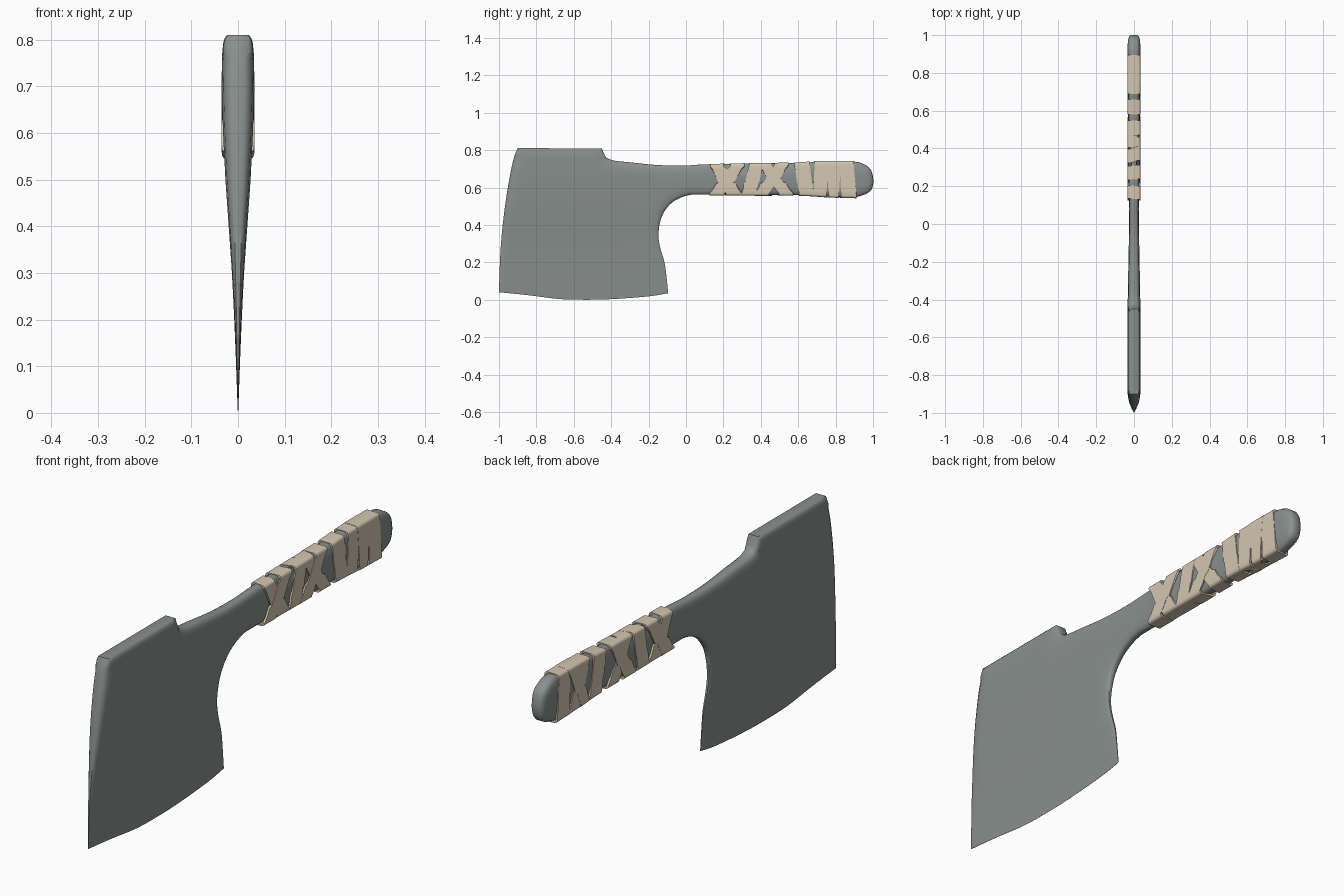
import bpy, bmesh, math
from mathutils import Vector
from mathutils.geometry import delaunay_2d_cdt, intersect_point_line

if "Cube" in bpy.data.objects:
    bpy.data.objects.remove(bpy.data.objects["Cube"])


def lerp_table(table, v):
    if v <= table[0][0]:
        return table[0][1]
    for (a, fa), (b, fb) in zip(table, table[1:]):
        if v <= b:
            return fa + (fb - fa) * (v - a) / (b - a)
    return table[-1][1]


def smooth_run(pts, sub):
    """Catmull-Rom through the points, without the last one."""
    p = [Vector(q) for q in pts]
    p = [p[0]] + p + [p[-1]]
    out = []
    for a, b, c, d in zip(p, p[1:], p[2:], p[3:]):
        for i in range(sub):
            t = i / sub
            out.append(0.5 * (2 * b + (c - a) * t + (2 * a - 5 * b + 4 * c - d) * t * t
                              + (3 * b - a - 3 * c + d) * t ** 3))
    return out


def material(name, color):
    m = bpy.data.materials.new(name)
    m.diffuse_color = color
    m.use_nodes = True
    m.node_tree.nodes["Principled BSDF"].inputs["Base Color"].default_value = m.diffuse_color
    return m


def finish(bm, name, mat, angle):
    me = bpy.data.meshes.new(name)
    bmesh.ops.recalc_face_normals(bm, faces=bm.faces[:])
    bm.to_mesh(me)
    bm.free()
    ob = bpy.data.objects.new(name, me)
    bpy.context.collection.objects.link(ob)
    me.materials.append(mat)
    bpy.ops.object.select_all(action='DESELECT')
    ob.select_set(True)
    bpy.context.view_layer.objects.active = ob
    bpy.ops.object.shade_smooth_by_angle(angle=math.radians(angle))
    return ob


steel = material("steel", (0.25, 0.28, 0.27, 1))
cloth = material("cloth", (0.66, 0.57, 0.44, 1))

# Side outline (y, z), as runs between sharp corners
spine = [(-.9, .81), (-.45, .81)]
grip = [(-.45, .81), (-.44, .785), (-.425, .76), (-.385, .744), (-.3, .735), (-.15, .72),
        (0, .718), (.14, .725), (.6, .731), (.7, .739), (.88, .739), (.94, .73), (.985, .70),
        (1, .655), (1, .615), (.985, .58), (.94, .557), (.88, .547), (.75, .552), (.65, .56),
        (.1, .562), (.02, .56), (-.03, .545), (-.08, .515), (-.12, .465), (-.14, .41),
        (-.147, .34), (-.138, .28), (-.115, .2), (-.105, .13), (-.095, .035)]
edge = [(-.095, .035), (-.2, .018), (-.4, .003), (-.55, 0), (-.68, .004), (-.85, .025), (-1, .04)]
nose = [(-1, .04), (-.995, .2), (-.985, .35), (-.965, .52), (-.94, .67), (-.92, .76), (-.9, .81)]
outline = smooth_run(spine, 10)
for run in (grip, edge, nose):
    outline += smooth_run(run, 4)
n = len(outline)

# Half thickness by height, narrowed at the neck
by_z = [(0, .0006), (.1, .004), (.2, .008), (.3, .013), (.4, .02), (.5, .027), (.6, .032), (.69, .035), (.81, .034)]
by_y = [(-.5, 1), (-.1, .8), (.1, .72), (.2, .88), (.85, .95), (1, 1)]


def edge_dist(p):
    best = 9
    for i in range(n):
        a, b = outline[i - 1], outline[i]
        ab = b - a
        t = max(0, min(1, (p - a).dot(ab) / max(ab.length_squared, 1e-12)))
        best = min(best, (p - a - ab * t).length)
    return best


def half_thickness(p):
    t = lerp_table(by_z, p.y) * lerp_table(by_y, p.x)
    floor = 0.68 if p.y > .76 else 0.4
    d = min(1, edge_dist(p) / .045)
    return t * (floor + (1 - floor) * math.sqrt(1 - (1 - d) ** 2))


# Blade and handle core: triangulated outline with rounded rim, mirrored
pts = list(outline)
for d in (.006, .018, .045):
    for i in range(n):
        tan = (outline[(i + 1) % n] - outline[i - 1]).normalized()
        q = outline[i] + Vector((tan.y, -tan.x)) * d
        if edge_dist(q) > d * .96:
            pts.append(q)
for i in range(50):
    for j in range(20):
        q = Vector((-.98 + i * .04, .02 + j * .04))
        if edge_dist(q) > .06:
            pts.append(q)
cv, ce, cf, _, _, _ = delaunay_2d_cdt(pts, [(i, (i + 1) % n) for i in range(n)], [], 1, 1e-5)
bm = bmesh.new()
vmap = {}
for f in cf:
    for i in f:
        if i not in vmap:
            vmap[i] = bm.verts.new((half_thickness(cv[i]), cv[i].x, cv[i].y))
    bm.faces.new([vmap[i] for i in f])
rim = [e for e in bm.edges if e.is_boundary]
for g in bmesh.ops.extrude_edge_only(bm, edges=rim)["geom"]:
    if isinstance(g, bmesh.types.BMVert):
        g.co.x = 0
back = bmesh.ops.duplicate(bm, geom=bm.verts[:] + bm.edges[:] + bm.faces[:])["geom"]
for g in back:
    if isinstance(g, bmesh.types.BMVert):
        g.co.x *= -1
bmesh.ops.remove_doubles(bm, verts=[v for v in bm.verts if abs(v.co.x) < 1e-7], dist=1e-5)
finish(bm, "cleaver_body", steel, 50)

# Cloth straps: closed bands round the grip
top_z = [(.1, .726), (.6, .733), (.7, .742), (.9, .742)]
bot_z = [(.1, .558), (.65, .556), (.75, .548), (.9, .543)]


def strap(name, tr, br, bl, tl, wt, wb, lift):
    """y at top/bottom of right and left faces, widths at top and bottom."""
    hx, r = .034 + lift, .012
    ring = []   # (x, side height 0..1, z offset, y centre, width)
    for side, a, b in ((1, tr, br), (-1, bl, tl)):
        first_top = side == 1
        for k in range(7):
            s = k / 6
            h = 1 - s if first_top else s
            w = wb + (wt - wb) * abs(2 * h - 1) * .15 + (wt - wb) * .85 * h
            ring.append((side * hx, h, r if h < .5 else -r, a + (b - a) * s, w))
        # rounded corners and flat across
        h, w = (0, wb) if first_top else (1, wt)
        nxt = bl if first_top else tr
        sg = 1 if h == 0 else -1
        for c in (.35, .7, 1):
            ring.append((side * (hx - r + r * math.cos(c * math.pi / 2)), h,
                         sg * r * (1 - math.sin(c * math.pi / 2)), b, w))
        for c in (1, .7, .35):
            ring.append((-side * (hx - r + r * math.cos(c * math.pi / 2)), h,
                         sg * r * (1 - math.sin(c * math.pi / 2)), nxt, w))
    bm = bmesh.new()
    loops = []
    for x, h, off, y, w in ring:
        quad = []
        for e, inner in ((-1, 0), (1, 0), (1, 1), (-1, 1)):
            yy = y + e * w / 2
            zt, zb = lerp_table(top_z, yy) + lift, lerp_table(bot_z, yy) - lift
            z = zb + (zt - zb) * h + off * (1 - abs(2 * h - 1) if 0 < h < 1 else 1)
            if h in (0, 1) and abs(x) == hx:
                z = (zb if h == 0 else zt) + off
            m = (zt + zb) / 2
            k = inner * .007
            quad.append(bm.verts.new((x * (1 - k / hx), yy, m + (z - m) * (1 - k / .09))))
        loops.append(quad)
    for a, b in zip(loops, loops[1:] + loops[:1]):
        for i in range(4):
            j = (i + 1) % 4
            bm.faces.new((a[i], a[j], b[j], b[i]))
    finish(bm, name, cloth, 40)


straps = [
    (.165, .255, .25, .17, .07, .085, 0),
    (.275, .165, .165, .27, .075, .08, .001),
    (.375, .335, .33, .36, .075, .075, .0005),
    (.425, .535, .53, .44, .07, .075, 0),
    (.51, .405, .42, .51, .075, .08, .001),
    (.62, .645, .65, .62, .08, .08, .0005),
    (.725, .715, .79, .725, .075, .07, 0),
    (.79, .79, .72, .79, .085, .05, .001),
    (.86, .87, .865, .86, .07, .085, .0005),
]
for i, s in enumerate(straps):
    strap("grip_strap_%d" % (i + 1), *s)
